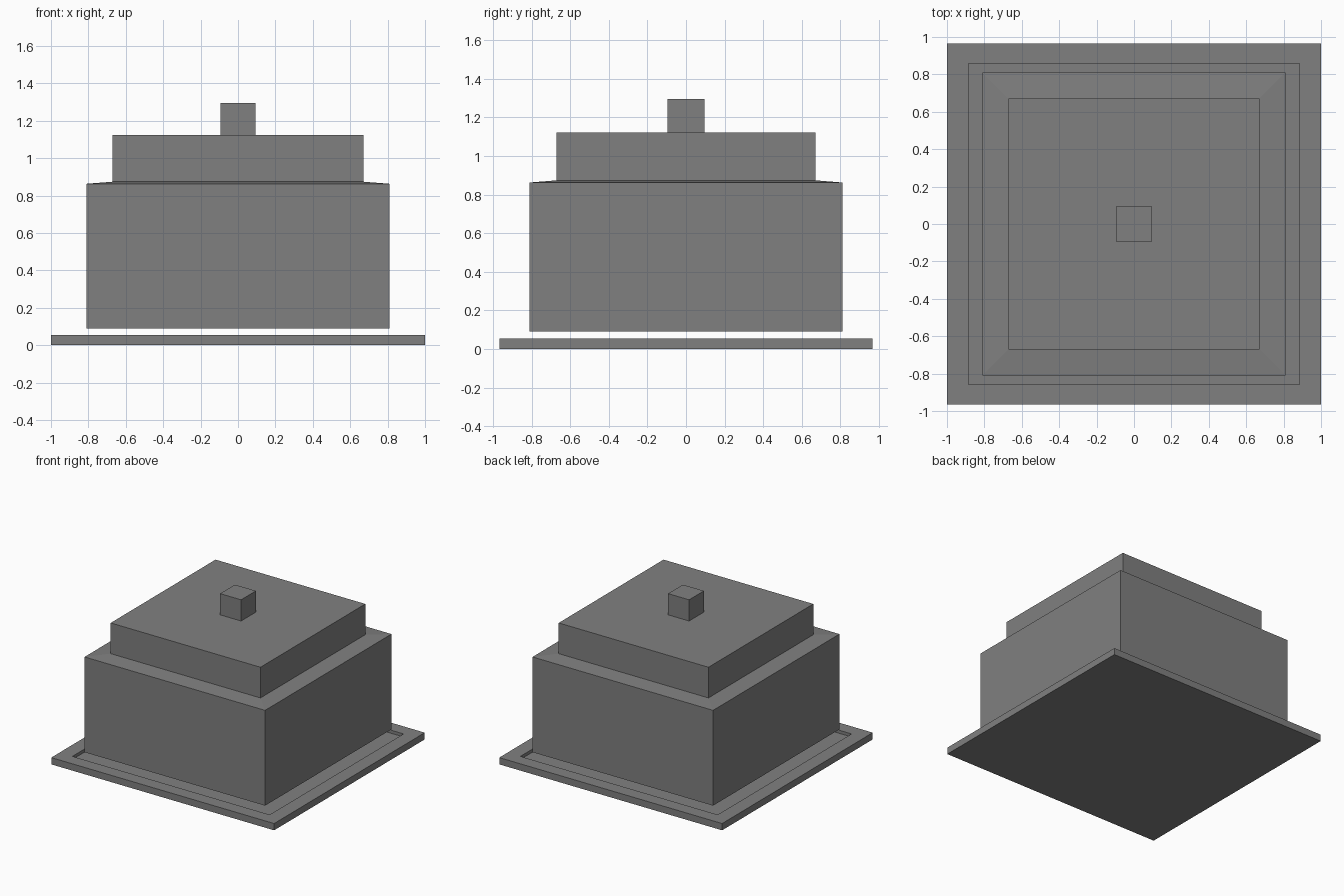
import bpy
import bmesh

default = bpy.data.objects.get("Cube")
if default:
    bpy.data.objects.remove(default, do_unlink=True)

grey = bpy.data.materials.new("plain_grey")
grey.use_nodes = True
colour = (0.216, 0.216, 0.216, 1)
grey.diffuse_color = colour
grey.node_tree.nodes["Principled BSDF"].inputs["Base Color"].default_value = colour


def stepped_block(name, rings):
    """Join rectangular rings (half width, half depth, height) and cap both ends."""
    bm = bmesh.new()
    loops = [[bm.verts.new((sx * w, sy * d, z))
              for sx, sy in ((-1, -1), (1, -1), (1, 1), (-1, 1))]
             for w, d, z in rings]
    for low, high in zip(loops, loops[1:]):
        for i in range(4):
            j = (i + 1) % 4
            bm.faces.new((low[i], low[j], high[j], high[i]))
    bm.faces.new(loops[0][::-1])
    bm.faces.new(loops[-1])
    bmesh.ops.recalc_face_normals(bm, faces=bm.faces)
    mesh = bpy.data.meshes.new(name)
    bm.to_mesh(mesh)
    bm.free()
    mesh.materials.append(grey)
    obj = bpy.data.objects.new(name, mesh)
    bpy.context.collection.objects.link(obj)
    return obj


# Tray with a shallow sunken floor
stepped_block("tray", [(1, 0.965, 0), (1, 0.965, 0.055),
                       (0.885, 0.858, 0.055), (0.885, 0.858, 0.03)])

# Cover hovering above the tray: body, sloped shoulder, raised top
stepped_block("cover", [(0.81, 0.81, 0.09), (0.81, 0.81, 0.863),
                        (0.672, 0.672, 0.874), (0.672, 0.672, 1.123)])

# Square knob on the cover
stepped_block("knob", [(0.094, 0.095, 1.123), (0.094, 0.095, 1.295)])
